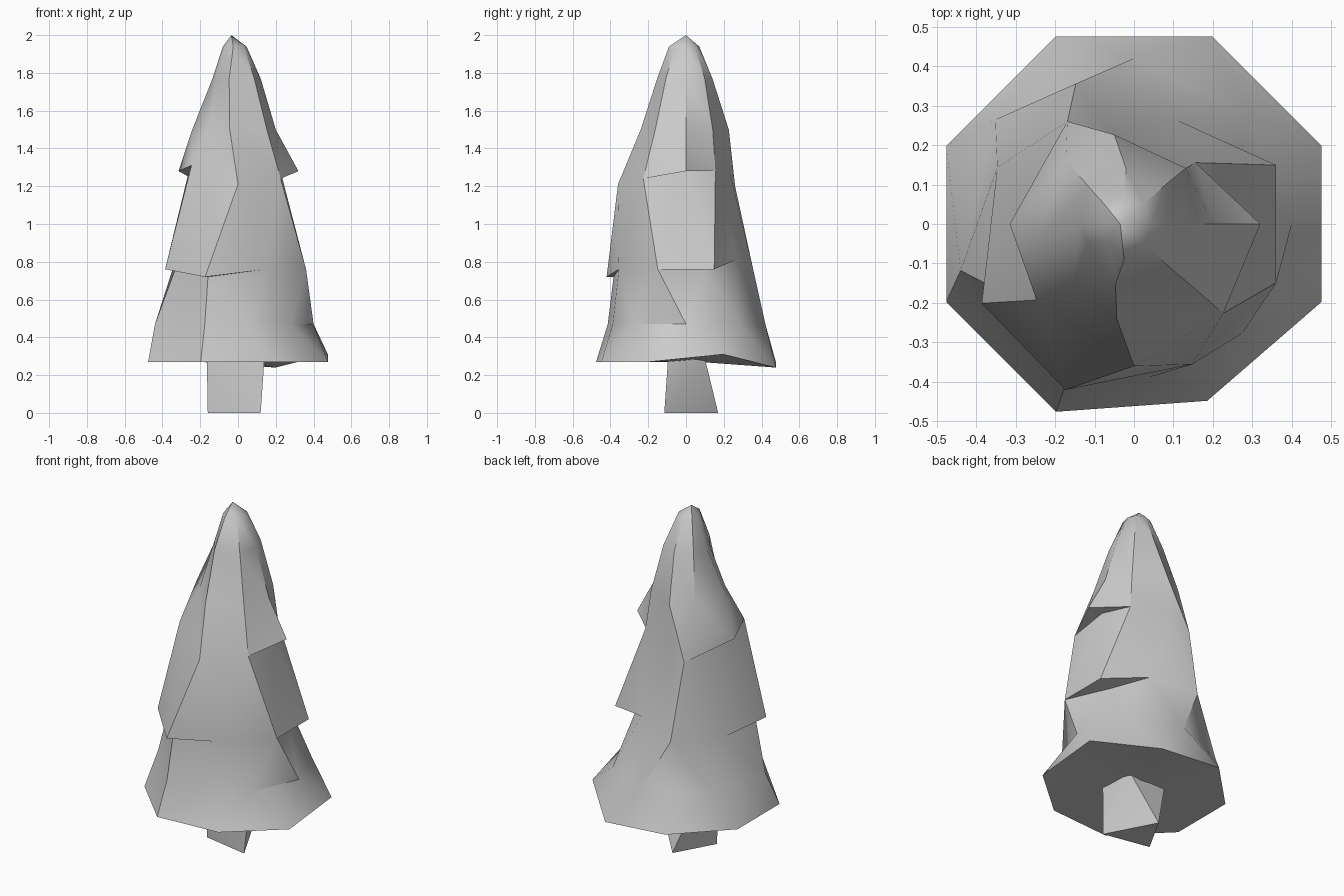
import bpy, bmesh, math

if "Cube" in bpy.data.objects:
    bpy.data.objects.remove(bpy.data.objects["Cube"])

N = 8


def finish(bm, name):
    bmesh.ops.remove_doubles(bm, verts=bm.verts, dist=0.0005)
    bmesh.ops.recalc_face_normals(bm, faces=bm.faces)
    mesh = bpy.data.meshes.new(name)
    bm.to_mesh(mesh)
    bm.free()
    ob = bpy.data.objects.new(name, mesh)
    bpy.context.collection.objects.link(ob)
    bpy.ops.object.select_all(action='DESELECT')
    ob.select_set(True)
    bpy.context.view_layer.objects.active = ob
    bpy.ops.object.shade_smooth_by_angle(angle=math.radians(38))
    return ob


bm = bmesh.new()
loops = []


def ring(half, z, radii, lift={}, turn={}, ledge={}, cx=0):
    """Add an eight-point ring; a ledge repeats it with some points pushed outward."""
    for bump in ([{}, ledge] if ledge else [{}]):
        loop = []
        for k in range(N):
            r = radii[k] + bump.get(k, 0)
            a = math.radians((k + half / 2) * 360 / N + turn.get(k, 0))
            loop.append(bm.verts.new((cx + r * math.cos(a), r * math.sin(a), z + lift.get(k, 0))))
        loops.append((half, loop))


# Flared hem, middle ledge, upper ledge
ring(1, .27, [.515] * 6 + [.485, .515], {0: .04, 1: -.03})
ring(0, .47, [.40, .40, .42, .44, .455, .45, .39, .39], {}, {3: 8, 4: 15, 5: 22, 6: 6})
ring(1, .76, [.27, .285, .385, .375, .375, .415, .385, .39], {1: .05, 5: -.04}, {4: 5},
     {0: .12, 4: .06, 5: .04})
ring(0, 1.28, [.225, .22, .237, .31, .26, .313, .36, .32],
     {6: -.07, 7: -.04, 3: -.08, 5: .03}, {2: 14, 3: -12, 5: -7}, {0: .095, 4: .055})
# Tip
ring(0, 1.5, [.21, .20, .23, .23, .235, .205, .242, .23], {}, {2: 10, 4: 9, 6: -8}, cx=-.01)
ring(0, 1.77, [.14] * 4 + [.115, .11, .155, .15], {}, {5: -18, 6: -10}, cx=-.02)
ring(0, 1.94, [.07] * 4 + [.055, .06, .09, .08], cx=-.025)

# Skin the rings together
for (h0, lo), (h1, up) in zip(loops, loops[1:]):
    for k in range(N):
        j = (k + 1) % N
        if h1 < h0:
            bm.faces.new((lo[k], lo[j], up[j]))
            bm.faces.new((lo[k], up[j], up[k]))
        else:
            bm.faces.new((lo[k], lo[j], up[k]))
            bm.faces.new((lo[j], up[j], up[k]))

# Apex and underside fans
for loop, tip in ((loops[-1][1], (-.035, 0, 2)), (loops[0][1], (0, 0, .275))):
    centre = bm.verts.new(tip)
    for k in range(N):
        bm.faces.new((loop[k], loop[(k + 1) % N], centre))
finish(bm, "tree_foliage")

# Trunk: triangular foot widening to four sides
bm = bmesh.new()
foot = [(-.16, -.06), (.12, -.115), (-.03, .17)]
head = [(-.165, -.08), (.14, -.095), (.11, .10), (-.13, .10)]
for pts, z in ((foot, 0), (head, .29)):
    for x, y in pts:
        bm.verts.new((x, y, z))
bmesh.ops.convex_hull(bm, input=bm.verts)
finish(bm, "trunk")
